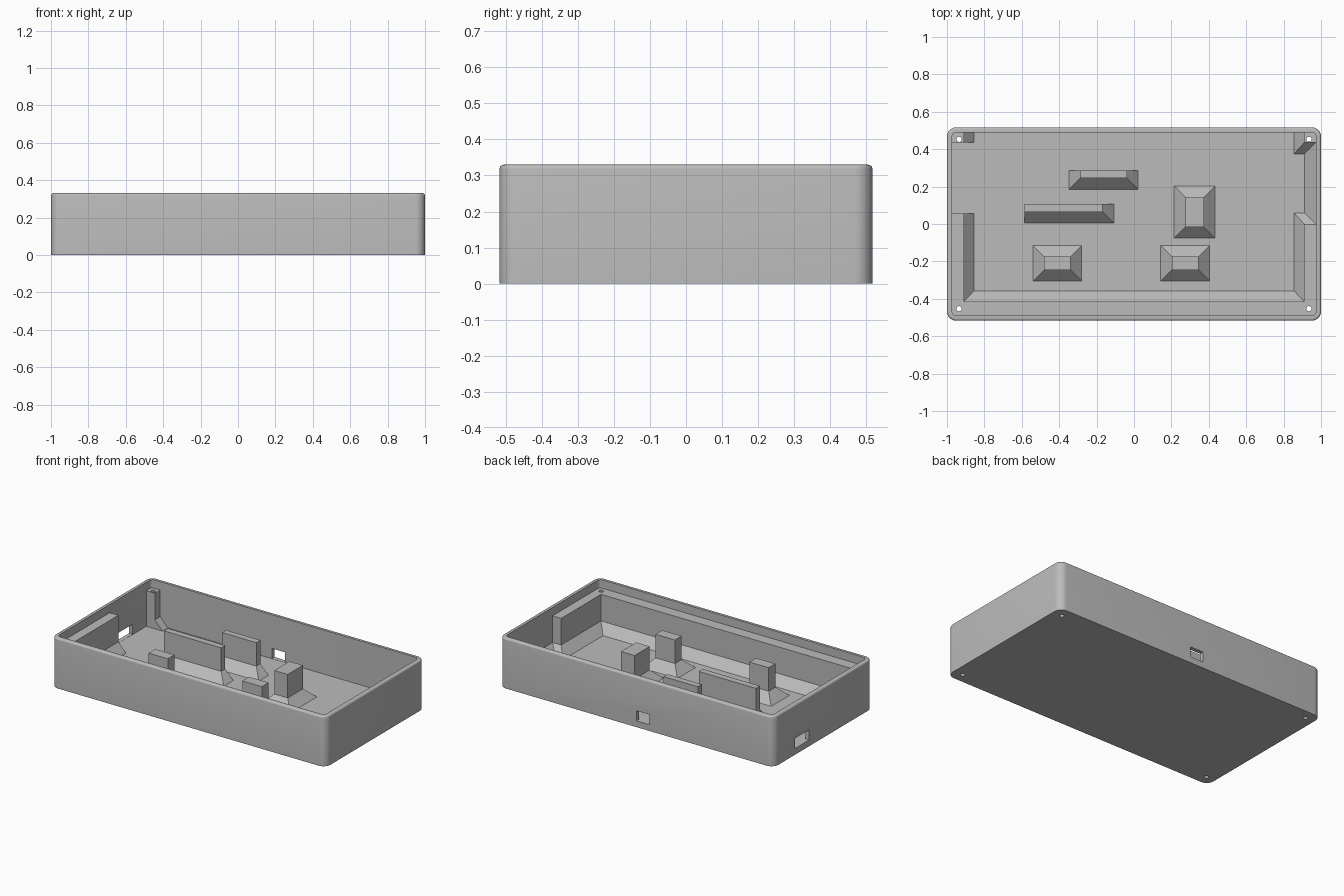
import bpy
import math

if "Cube" in bpy.data.objects:
    bpy.data.objects.remove(bpy.data.objects["Cube"])

grey = bpy.data.materials.new("plain_grey")
grey.use_nodes = True
COLOUR = (0.5, 0.5, 0.5, 1)
grey.diffuse_color = COLOUR
grey.node_tree.nodes["Principled BSDF"].inputs["Base Color"].default_value = COLOUR

HX, HY, HEIGHT = 1.0, 0.517, 0.33
WALL, FLOOR, FOOT = 0.027, 0.04, 0.06
LEDGE_TOP, BLOCK_TOP = 0.275, 0.255
SKIRT_TOP = FLOOR + FOOT
SINK = FLOOR - 0.01


def make_mesh(name, verts, faces):
    mesh = bpy.data.meshes.new(name)
    mesh.from_pydata(verts, [], faces)
    mesh.materials.append(grey)
    obj = bpy.data.objects.new(name, mesh)
    bpy.context.collection.objects.link(obj)
    return obj


def loft(name, rings):
    """Skin a stack of (outline, height) rings and cap both ends."""
    n = len(rings[0][0])
    verts = [(x, y, z) for outline, z in rings for x, y in outline]
    faces = [tuple(reversed(range(n))), tuple(range(len(verts) - n, len(verts)))]
    for r in range(len(rings) - 1):
        for i in range(n):
            a, b = r * n + i, r * n + (i + 1) % n
            faces.append((a, b, b + n, a + n))
    return make_mesh(name, verts, faces)


def rect(x0, x1, y0, y1):
    return [(x0, y0), (x1, y0), (x1, y1), (x0, y1)]


def rounded_rect(inset, radius, steps=8):
    hx, hy = HX - inset - radius, HY - inset - radius
    points = []
    for q, (sx, sy) in enumerate([(1, 1), (-1, 1), (-1, -1), (1, -1)]):
        for i in range(steps + 1):
            a = (q + i / steps) * math.pi / 2
            points.append((sx * hx + radius * math.cos(a), sy * hy + radius * math.sin(a)))
    return points


def cut(obj, cutters):
    bpy.context.view_layer.objects.active = obj
    for cutter in cutters:
        mod = obj.modifiers.new("cut", "BOOLEAN")
        mod.operation, mod.solver, mod.object = "DIFFERENCE", "EXACT", cutter
        bpy.ops.object.modifier_apply(modifier=mod.name)


def supported(name, base, top, height):
    """Upright part standing on a sloped foot."""
    return loft(name, [(base, SINK), (base, FLOOR), (top, SKIRT_TOP), (top, height)])


# Open tray with rounded corners and a softened rim
RIM = 0.012
rings = [(rounded_rect(0, 0.05), 0)]
for i in range(5):
    a = i / 4 * math.pi / 2
    inset = RIM * (1 - math.cos(a))
    rings.append((rounded_rect(inset, 0.05 - inset), HEIGHT - RIM + RIM * math.sin(a)))
rings += [(rounded_rect(WALL, 0.023), HEIGHT), (rounded_rect(WALL, 0.023), FLOOR)]
tray = loft("tray", rings)

# U-shaped ledge along the front and part of both sides
EX, EY = 0.98, 0.495
ledge_top = [(-EX, -EY), (EX, -EY), (EX, 0), (0.91, 0),
             (0.91, -0.415), (-0.91, -0.415), (-0.91, 0.055), (-EX, 0.055)]
ledge_base = [(-EX, -EY), (EX, -EY), (EX, FOOT), (0.855, FOOT),
              (0.855, -0.357), (-0.855, -0.357), (-0.855, 0.055), (-EX, 0.055)]
ledge = supported("front_ledge", ledge_base, ledge_top, LEDGE_TOP)

# Rear corner posts
left_post = supported("rear_left_post", rect(0.855, EX, 0.375, EY),
                      rect(0.91, EX, 0.435, EY), LEDGE_TOP)
right_post = supported("rear_right_post", rect(-EX, -0.855, 0.435, EY),
                       rect(-EX, -0.91, 0.435, EY), LEDGE_TOP)

# Sloped foot of the side wall between ledge and post
loft("wall_foot", [(rect(0.91, EX, -0.01, 0.44), FLOOR - 0.001),
                   (rect(0.972, EX, -0.01, 0.44), SKIRT_TOP)])

# Blocks and dividers on the floor: top rectangle, then foot on -x, +x, -y, +y
blocks = {
    "front_right_block": (-0.48, -0.34, -0.245, -0.175, 1, 1, 1, 1),
    "front_left_block": (0.203, 0.345, -0.245, -0.175, 1, 1, 1, 1),
    "tall_block": (0.275, 0.373, -0.015, 0.143, 1, 1, 1, 1),
    "long_divider": (-0.585, -0.168, 0.065, 0.107, 0, 1, 1, 0),
    "short_divider": (-0.287, -0.038, 0.245, 0.287, 1, 1, 1, 0),
}
for name, (x0, x1, y0, y1, left, right, front, back) in blocks.items():
    base = rect(x0 - FOOT * left, x1 + FOOT * right, y0 - FOOT * front, y1 + FOOT * back)
    supported(name, base, rect(x0, x1, y0, y1), BLOCK_TOP)

# Screw holes in the corners
holes = []
for sx in (-1, 1):
    for sy in (-1, 1):
        ring = [(sx * 0.935 + 0.014 * math.cos(math.tau * i / 20),
                 sy * 0.453 + 0.014 * math.sin(math.tau * i / 20)) for i in range(20)]
        holes.append(loft("hole_cutter", [(ring, -0.1), (ring, 0.5)]))

# Connector openings in the rear and side walls
PORT_LOW, PORT_HIGH = FLOOR + 0.001, 0.108
ports = []
for outline in (rect(-0.097, 0.0, 0.45, 0.6), rect(-1.1, -0.95, 0.147, 0.293)):
    ports.append(loft("port_cutter", [(outline, PORT_LOW), (outline, PORT_HIGH)]))

cut(tray, holes + ports)
for part in (ledge, left_post, right_post):
    cut(part, holes)
for cutter in holes + ports:
    bpy.data.objects.remove(cutter)

# Smooth the rounded corners and hole walls, keep edges sharp
for part in (tray, ledge, left_post, right_post):
    bpy.ops.object.select_all(action="DESELECT")
    part.select_set(True)
    bpy.context.view_layer.objects.active = part
    bpy.ops.object.shade_smooth_by_angle(angle=math.radians(30))
